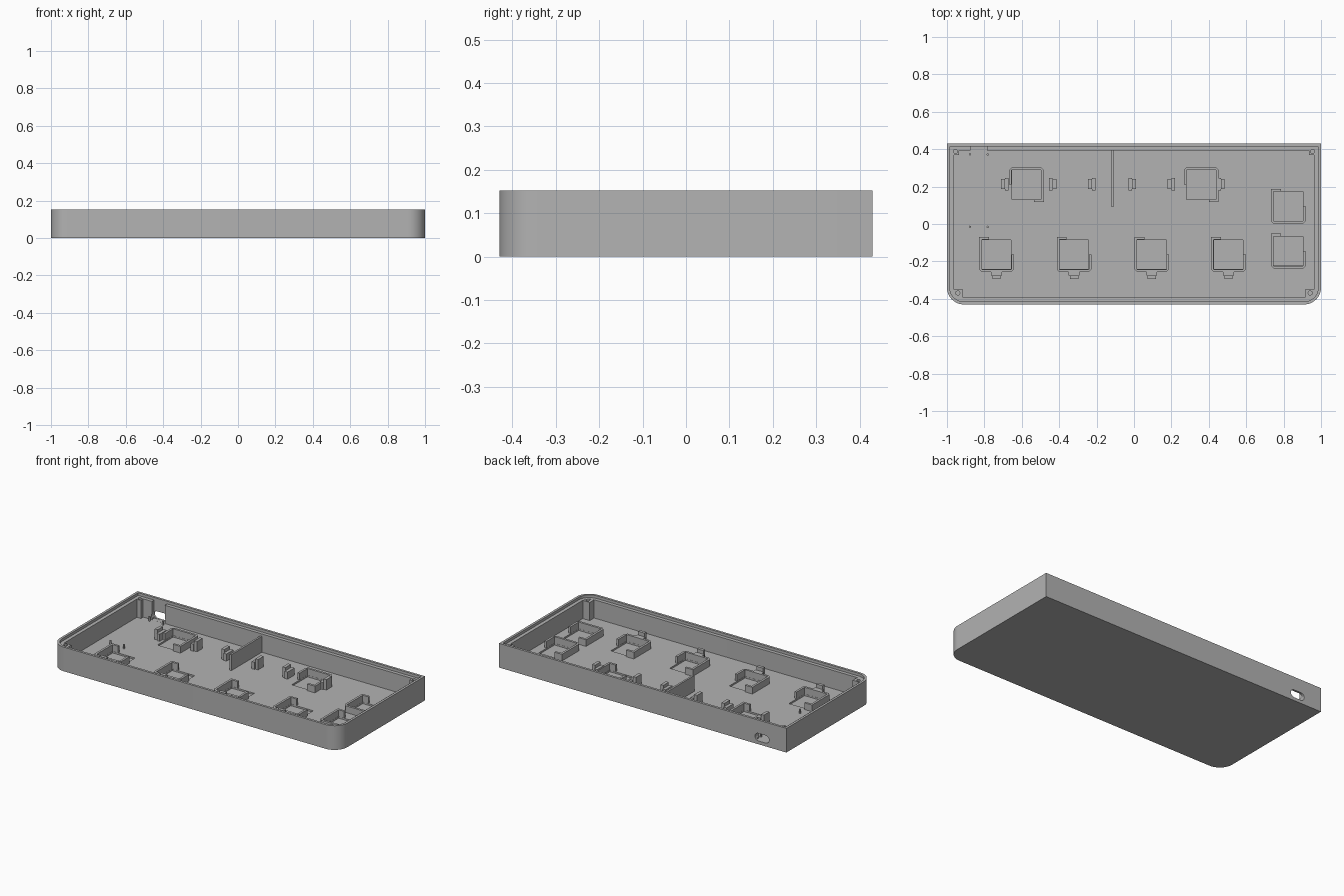
import bpy, bmesh
from math import sin, cos, pi

cube = bpy.data.objects.get("Cube")
if cube:
    bpy.data.objects.remove(cube, do_unlink=True)

W, D, H = 1.0, 0.43, 0.152      # half width, half depth, height
R, WALL, FLOOR = 0.09, 0.037, 0.02
LEDGE = 0.135

grey = bpy.data.materials.new("plastic grey")
grey.use_nodes = True
grey.diffuse_color = (0.45, 0.45, 0.45, 1)
grey.node_tree.nodes["Principled BSDF"].inputs["Base Color"].default_value = grey.diffuse_color


def finish(bm, name):
    bmesh.ops.recalc_face_normals(bm, faces=bm.faces)
    mesh = bpy.data.meshes.new(name)
    bm.to_mesh(mesh)
    bm.free()
    mesh.materials.append(grey)
    ob = bpy.data.objects.new(name, mesh)
    bpy.context.collection.objects.link(ob)
    return ob


def prism(bm, pts, z0, z1):
    """Extrude a plan outline between two heights."""
    low = [bm.verts.new((x, y, z0)) for x, y in pts]
    face = bm.faces.new(low)
    top = bmesh.ops.extrude_face_region(bm, geom=[face])["geom"]
    for v in top:
        if isinstance(v, bmesh.types.BMVert):
            v.co.z = z1


def box(bm, x0, x1, y0, y1, z0, z1):
    prism(bm, [(x0, y0), (x1, y0), (x1, y1), (x0, y1)], z0, z1)


def disc(x, y, r, n=16):
    return [(x + r * cos(2 * pi * i / n), y + r * sin(2 * pi * i / n)) for i in range(n)]


def outline(inset):
    """Plan outline: square back corners, rounded front corners."""
    r, n = R - inset, 12
    pts = [(W - inset, D - inset), (-W + inset, D - inset)]
    for cx, start in ((-W + R, pi), (W - R, 1.5 * pi)):
        for i in range(n + 1):
            a = start + i / n * pi / 2
            pts.append((cx + r * cos(a), -D + R + r * sin(a)))
    return pts


# Tray: bottom, outer wall, rim, stepped ledge, inner wall and floor
bm = bmesh.new()
rings = [[bm.verts.new((x, y, z)) for x, y in outline(inset)]
         for inset, z in ((0, 0), (0, H), (0.015, H), (0.015, LEDGE), (WALL, LEDGE), (WALL, FLOOR))]
for a, b in zip(rings, rings[1:]):
    for i in range(len(a)):
        j = (i + 1) % len(a)
        bm.faces.new((a[i], a[j], b[j], b[i]))
bm.faces.new(rings[0])
bm.faces.new(rings[-1])
tray = finish(bm, "tray")

# Socket centres and the direction their brackets face
front_keys = [(x, -0.163, 1) for x in (-0.735, -0.32, 0.095, 0.505)]
side_keys = [(0.825, 0.095, 1), (0.825, -0.145, 1)]
back_keys = [(-0.575, 0.21, -1), (0.36, 0.21, -1)]
keys = front_keys + side_keys + back_keys
corners = [(s * x, y) for s in (-1, 1) for x, y in ((0.942, -0.369), (0.955, 0.388))]

# Corner screw posts
bm = bmesh.new()
for s in (-1, 1):
    for x, y0, y1 in ((0.915, -0.395, -0.35), (0.935, 0.37, 0.4)):
        lo, hi = sorted((s * x, s * 0.968))
        box(bm, lo, hi, y0, y1, FLOOR - 0.005, LEDGE - 0.001)
posts = finish(bm, "corner_posts")

# Cutters: port pocket, port opening, socket recesses and screw holes
bm = bmesh.new()
box(bm, -0.875, -0.785, 0.36, 0.417, FLOOR + 0.0005, LEDGE + 0.01)
pocket = finish(bm, "pocket_cutter")

bm = bmesh.new()
slot = []
for cx, start in ((-0.805, -pi / 2), (-0.855, pi / 2)):
    for i in range(9):
        a = start + pi * i / 8
        slot.append((cx + 0.024 * cos(a), 0.045 + 0.024 * sin(a)))
verts = [bm.verts.new((x, 0.38, z)) for x, z in slot]
out = bmesh.ops.extrude_face_region(bm, geom=[bm.faces.new(verts)])["geom"]
bmesh.ops.translate(bm, vec=(0, 0.1, 0), verts=[v for v in out if isinstance(v, bmesh.types.BMVert)])
port = finish(bm, "port_cutter")

bm = bmesh.new()
for x, y, _ in keys:
    box(bm, x - 0.078, x + 0.078, y - 0.078, y + 0.078, 0.01, 0.04)
recesses = finish(bm, "recess_cutter")

bm = bmesh.new()
for x, y in corners:
    prism(bm, disc(x, y, 0.011), 0.06, H + 0.05)
holes = finish(bm, "screw_hole_cutter")


def cut(ob, cutters):
    for c in cutters:
        mod = ob.modifiers.new(c.name, 'BOOLEAN')
        mod.operation, mod.solver, mod.object = 'DIFFERENCE', 'EXACT', c
    graph = bpy.context.evaluated_depsgraph_get()
    mesh = bpy.data.meshes.new_from_object(ob.evaluated_get(graph))
    ob.modifiers.clear()
    ob.data = mesh


cut(tray, [pocket, port, recesses, holes])
cut(posts, [holes])
for c in (pocket, port, recesses, holes):
    bpy.data.objects.remove(c, do_unlink=True)

# Socket brackets: one full side, one full end, a half side and a short return
bm = bmesh.new()
a, b = 0.079, 0.093
plan = [(-b, b), (-0.04, b), (-0.04, a), (-a, a), (-a, -a), (a, -a),
        (a, 0), (b, 0), (b, -a), (a, -b), (-a, -b), (-b, -a)]
for x, y, s in keys:
    prism(bm, [(x + s * px, y + s * py) for px, py in plan], FLOOR - 0.005, 0.062)
finish(bm, "socket_brackets")

# Stepped clips in front of the front sockets
bm = bmesh.new()
for x, y, _ in front_keys:
    box(bm, x - 0.029, x + 0.029, y - 0.113, y - 0.09, FLOOR - 0.005, 0.062)
    box(bm, x - 0.022, x + 0.022, y - 0.132, y - 0.113, FLOOR - 0.005, 0.085)
finish(bm, "front_clips")

# Stepped clips along the back row, tall side away from the socket
bm = bmesh.new()
for x, s in ((-0.69, -1), (-0.435, 1), (-0.225, -1), (-0.01, 1), (0.2, -1), (0.465, 1)):
    for e0, e1, half, top in ((0, 0.02, 0.027, 0.085), (-0.02, 0, 0.034, 0.065)):
        lo, hi = sorted((x + s * e0, x + s * e1))
        box(bm, lo, hi, 0.213 - half, 0.213 + half, FLOOR - 0.005, top)
finish(bm, "back_clips")

# Divider wall
bm = bmesh.new()
box(bm, -0.121, -0.109, 0.09, 0.4, FLOOR - 0.005, 0.12)
finish(bm, "divider")

# Board locating pegs
bm = bmesh.new()
for x in (-0.877, -0.782):
    for y in (0.372, -0.015):
        prism(bm, disc(x, y, 0.006, 12), FLOOR - 0.005, 0.045)
finish(bm, "locating_pegs")

# Smooth the rounded corners while keeping edges sharp
for ob in bpy.context.scene.objects:
    ob.select_set(ob.type == 'MESH')
bpy.context.view_layer.objects.active = tray
bpy.ops.object.shade_smooth_by_angle()
